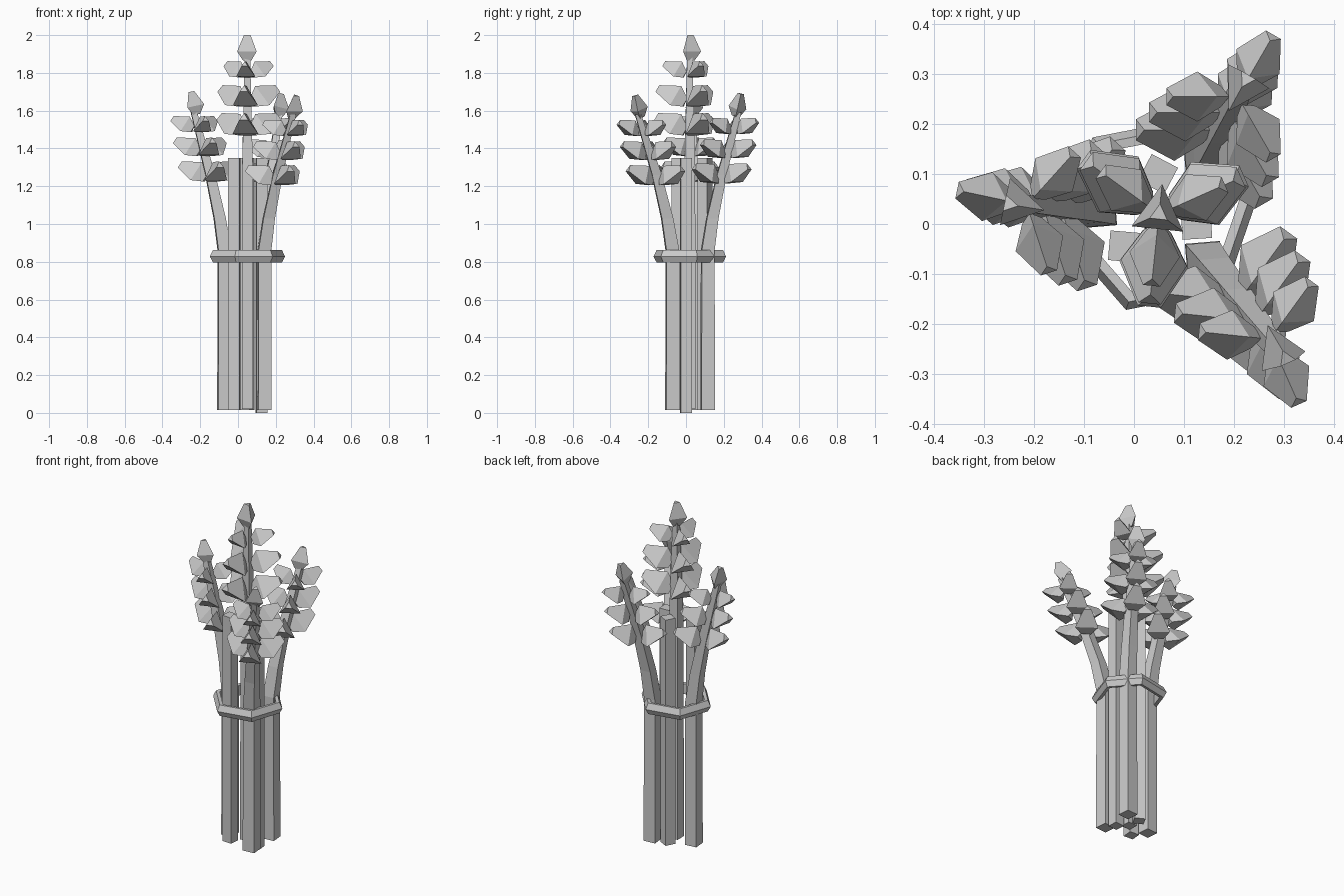
import bpy, bmesh, math
from math import cos, sin, radians
from mathutils import Vector

cube = bpy.data.objects.get("Cube")
if cube:
    bpy.data.objects.remove(cube)

grey = bpy.data.materials.new("plain_grey")
grey.use_nodes = True
grey.diffuse_color = (0.6, 0.6, 0.6, 1)
grey.node_tree.nodes["Principled BSDF"].inputs["Base Color"].default_value = grey.diffuse_color


def finish(name, bm):
    bmesh.ops.recalc_face_normals(bm, faces=bm.faces)
    mesh = bpy.data.meshes.new(name)
    bm.to_mesh(mesh)
    bm.free()
    mesh.materials.append(grey)
    obj = bpy.data.objects.new(name, mesh)
    bpy.context.collection.objects.link(obj)


def bridge(bm, a, b):
    for i in range(len(a)):
        j = (i + 1) % len(a)
        bm.faces.new((a[i], a[j], b[j], b[i]))


def loft(bm, rings):
    """Skin rings of points and cap both ends."""
    loops = [[bm.verts.new(p) for p in ring] for ring in rings]
    for a, b in zip(loops, loops[1:]):
        bridge(bm, a, b)
    bm.faces.new(loops[0][::-1])
    bm.faces.new(loops[-1])


def ring_at(centre, u, v, radius, sides, turn):
    angles = [turn + math.tau * i / sides for i in range(sides)]
    return [centre + (u * cos(a) + v * sin(a)) * radius for a in angles]


X, Y, Z = Vector((1, 0, 0)), Vector((0, 1, 0)), Vector((0, 0, 1))


def stalk(name, path, turn):
    """Upright four-sided stem along (point, radius) pairs."""
    bm = bmesh.new()
    loft(bm, [ring_at(Vector(p), X, Y, r, 4, turn) for p, r in path])
    finish(name, bm)


def kernel(bm, base, axis, side, length, width):
    """Three-sided grain: flat underside, wide shoulder, blunt end."""
    axis = axis.normalized()
    up = axis.cross(side).normalized()
    loft(bm, [ring_at(base + axis * length * t, side, up, width * w, 3, radians(90))
              for t, w in ((0, 0.42), (0.36, 1), (1, 0.34))])


def seed_head(name, tip, lean, tiers, heading, size):
    """Three grains per tier around the stem, plus one bud at the tip."""
    bm = bmesh.new()
    side = Vector((-sin(heading), cos(heading), 0))
    kernel(bm, tip - lean * 0.135 * size, lean, side, 0.135 * size, 0.06 * size)
    for centre, scale in tiers:
        for k in range(3):
            a = heading + k * math.tau / 3
            out = Vector((cos(a), sin(a), 0))
            tangent = Vector((-sin(a), cos(a), 0))
            base = centre + out * 0.028 - Z * 0.045 * scale
            kernel(bm, base, out + Z * 0.52, tangent, 0.168 * scale, 0.078 * scale)
    finish(name, bm)


# Central tall stem and its head
stalk("centre_stem", [((0.05, 0.02, 0.02), 0.042), ((0.05, 0.02, 1.3), 0.04),
                      ((0.05, 0.02, 1.9), 0.02)], 0.8)
seed_head("centre_head", Vector((0.05, 0.02, 2.0)), Z,
          [(Vector((0.05, 0.02, z)), s) for z, s in ((1.53, 1.02), (1.68, 0.98), (1.82, 0.75))],
          radians(264), 1.0)

# Short cut stems
for i, (x, y, z0, turn) in enumerate(((-0.02, -0.045, 0.015, 0.7),
                                      (0.125, 0.0, 0.0, 0.85),
                                      (0.048, 0.1, 0.015, 0.3))):
    stalk(f"cut_stem_{i + 1}", [((x, y, z0), 0.042), ((x, y, 1.35), 0.042)], turn)

# Outer stems bending away, each with a head
bends = (("left", (-0.072, 0.03), (-0.25, 0.04), 1.70, 168),
         ("front", (0.14, -0.072), (0.305, -0.27), 1.68, -66),
         ("back", (0.138, 0.115), (0.225, 0.29), 1.69, 60))
for name, foot, top, height, heading in bends:
    foot, top = Vector(foot), Vector(top)

    def along(t, z):
        p = foot.lerp(top, t)
        return Vector((p.x, p.y, z))

    levels = ((0, 0.015, 0.05), (0, 0.86, 0.048), (0.14, 1.03, 0.043),
              (0.42, 1.26, 0.036), (0.92, height - 0.1, 0.022))
    stalk(name + "_stem", [(along(t, z), r) for t, z, r in levels], 0.87)
    tiers = [(along(t, height - d), s) for t, d, s in
             ((0.42, 0.42, 0.92), (0.62, 0.29, 0.86), (0.8, 0.17, 0.74))]
    tip = along(1, height)
    lean = (tip - along(0.62, height - 0.29)).normalized()
    seed_head(name + "_head", tip, lean, tiers, radians(heading), 0.92)

# Six-sided tie with a bevelled outer face
bm = bmesh.new()
profile = ((0.165, 0.80), (0.186, 0.797), (0.203, 0.828), (0.186, 0.862), (0.165, 0.86))
loops = [[bm.verts.new(p) for p in ring_at(Vector((0.05, 0.02, z)), X, Y, r, 6, radians(11))]
         for r, z in profile]
for a, b in zip(loops, loops[1:] + loops[:1]):
    bridge(bm, a, b)
finish("tie_band", bm)
